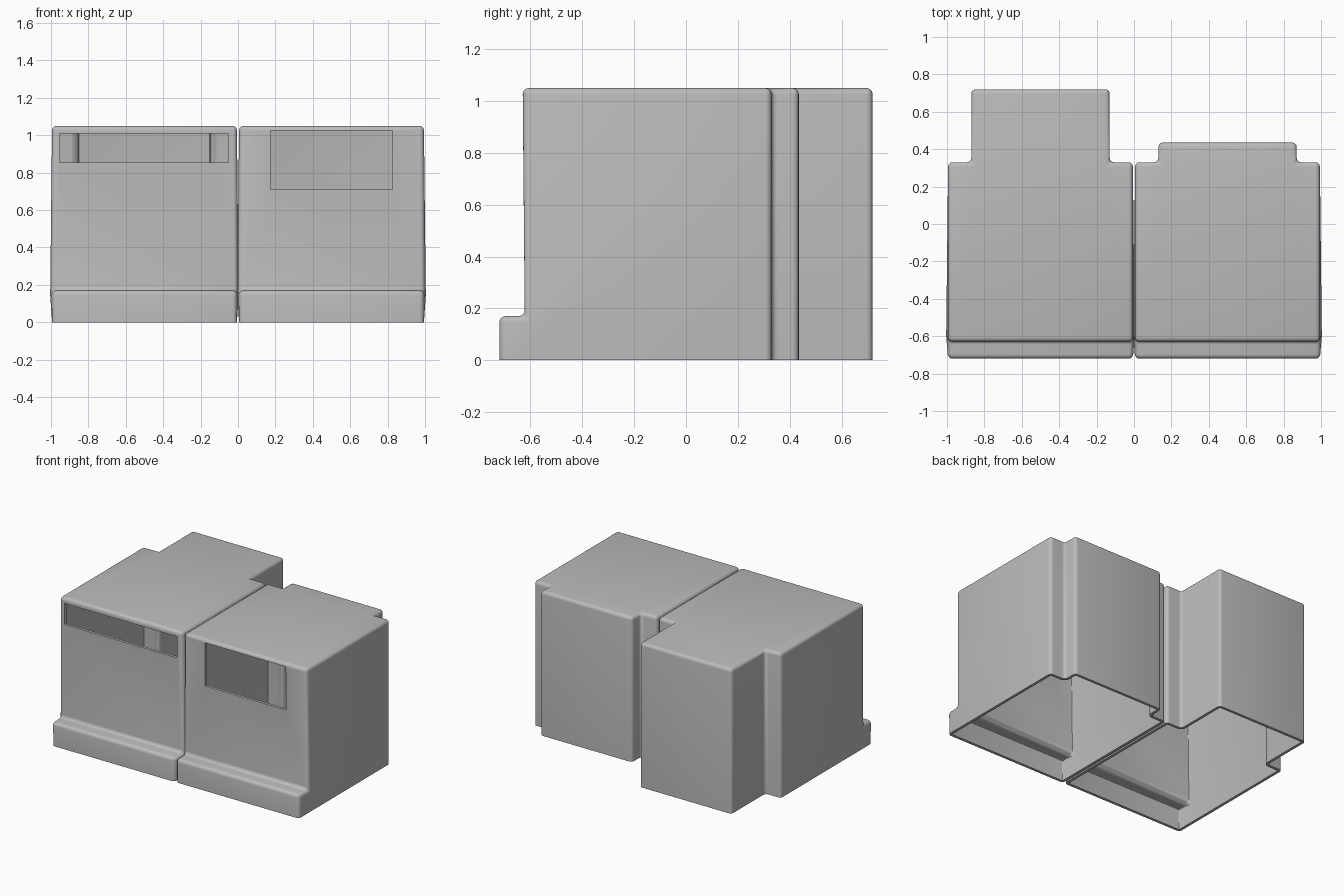
import bpy
import bmesh

if "Cube" in bpy.data.objects:
    bpy.data.objects.remove(bpy.data.objects["Cube"], do_unlink=True)

# Single plain grey plastic
grey = bpy.data.materials.new("plain_grey")
grey.use_nodes = True
grey.diffuse_color = (0.5, 0.5, 0.5, 1)
grey.node_tree.nodes["Principled BSDF"].inputs["Base Color"].default_value = (0.5, 0.5, 0.5, 1)

HEIGHT, BACK, HALF, STEP, WALL = 1.05, 0.33, 0.988, 0.37, 0.02
HALF = HALF / 2
FLARE = 0.502

# Side profile (y, z): toe step, upright front, flat top, back
PROFILE = [(-0.72, 0), (-0.72, 0.17), (-0.622, 0.17), (-0.63, HEIGHT), (BACK, HEIGHT), (BACK, 0)]
INNER_CORNER = 2


def activate(obj):
    bpy.ops.object.select_all(action="DESELECT")
    obj.select_set(True)
    bpy.context.view_layer.objects.active = obj


def box(name, x0, x1, y0, y1, z0, z1):
    bpy.ops.mesh.primitive_cube_add(size=1, location=((x0 + x1) / 2, (y0 + y1) / 2, (z0 + z1) / 2))
    obj = bpy.context.object
    obj.name = name
    obj.scale = (x1 - x0, y1 - y0, z1 - z0)
    return obj


def shell(name, cx, rear, window):
    """Hollow housing, open below, with a rear bay and a window in front."""
    bm = bmesh.new()
    rings = []
    for x in (-HALF, -STEP, STEP, HALF):
        ring = []
        for i, (y, z) in enumerate(PROFILE):
            # The sides swell slightly at the inner corner of the toe step
            flared = i == INNER_CORNER and abs(x) == HALF
            ring.append(bm.verts.new((cx + (FLARE * x / HALF if flared else x), y, z)))
        rings.append(ring)
    n = len(PROFILE)
    bm.faces.new(rings[0])
    bm.faces.new(rings[-1][::-1])
    back_middle = None
    for r in range(3):
        for i in range(n):
            j = (i + 1) % n
            f = bm.faces.new((rings[r][i], rings[r + 1][i], rings[r + 1][j], rings[r][j]))
            if r == 1 and i == n - 2:
                back_middle = f
    # Rear bay pulled out of the middle of the back
    bay = bmesh.ops.extrude_face_region(bm, geom=[back_middle])["geom"]
    for v in bay:
        if isinstance(v, bmesh.types.BMVert):
            v.co.y = rear
    if back_middle.is_valid:
        bmesh.ops.delete(bm, geom=[back_middle], context="FACES_ONLY")
    bmesh.ops.recalc_face_normals(bm, faces=bm.faces[:])
    # Open underside
    floor = [f for f in bm.faces if all(v.co.z < 0.001 for v in f.verts)]
    bmesh.ops.delete(bm, geom=floor, context="FACES")
    bmesh.ops.dissolve_limit(bm, angle_limit=0.002, verts=bm.verts[:], edges=bm.edges[:])
    mesh = bpy.data.meshes.new(name)
    bm.to_mesh(mesh)
    bm.free()
    mesh.materials.append(grey)
    obj = bpy.data.objects.new(name, mesh)
    bpy.context.collection.objects.link(obj)

    # Rounded edges, wall thickness, then the window opening
    bevel = obj.modifiers.new("round_edges", "BEVEL")
    bevel.width = 0.024
    bevel.segments = 4
    bevel.limit_method = "ANGLE"
    bevel.angle_limit = 0.5
    wall = obj.modifiers.new("wall", "SOLIDIFY")
    wall.thickness = WALL
    wall.offset = -1
    wall.use_even_offset = True
    x0, x1, z0, z1 = window
    cutter = box("window_cutter", x0, x1, -0.8, -0.5, z0, z1)
    cutter.hide_render = True
    cut = obj.modifiers.new("window", "BOOLEAN")
    cut.operation = "DIFFERENCE"
    cut.solver = "EXACT"
    cut.object = cutter
    activate(obj)
    for m in [m.name for m in obj.modifiers]:
        bpy.ops.object.modifier_apply(modifier=m)
    bpy.data.objects.remove(cutter, do_unlink=True)
    activate(obj)
    bpy.ops.object.shade_smooth_by_angle(angle=0.6)
    return obj


shell("deep_housing_right", -0.5, 0.72, (-0.955, -0.05, 0.855, 1.01))
shell("shallow_housing_left", 0.5, 0.435, (0.175, 0.825, 0.71, 1.025))
